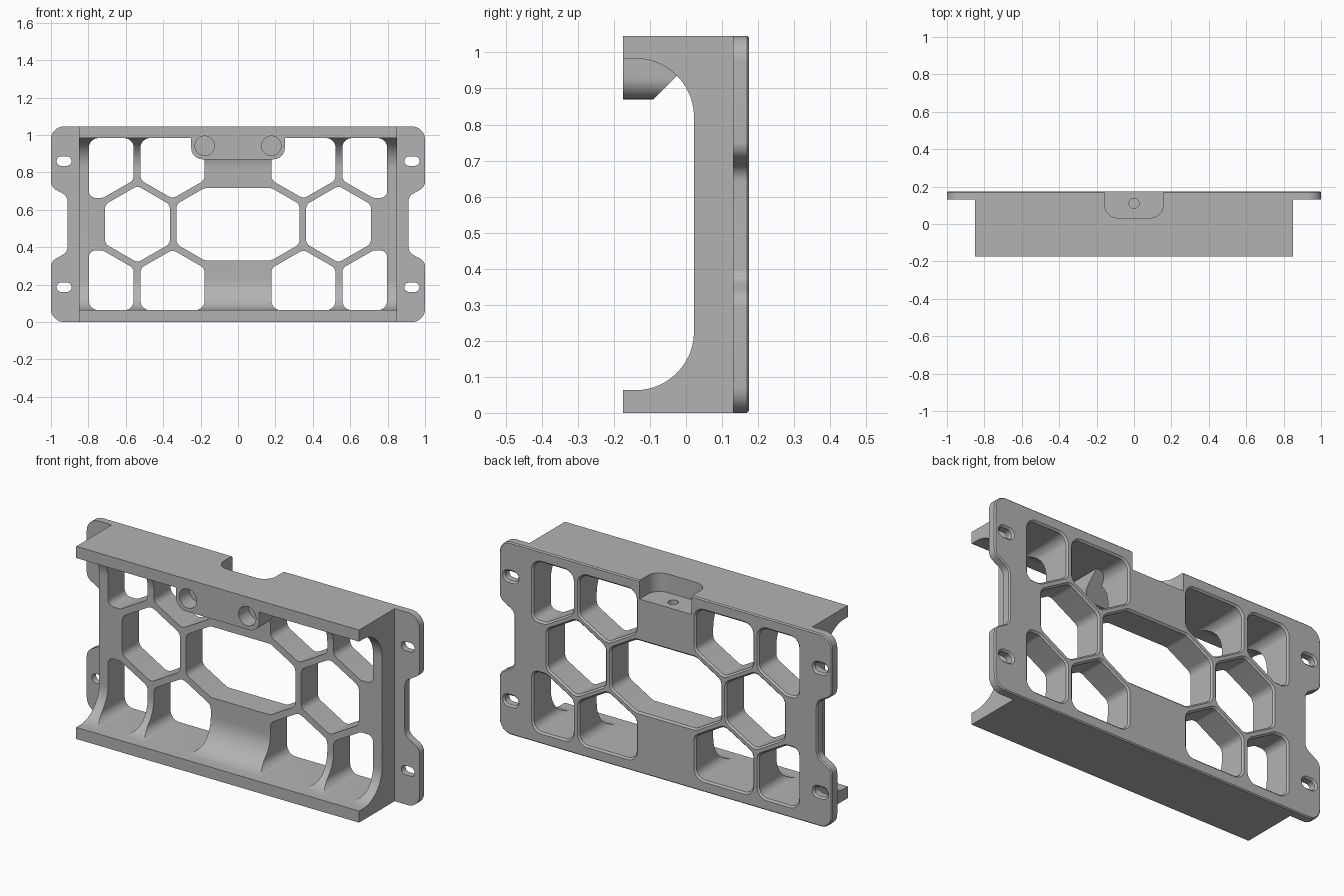
import bpy, bmesh, math
from mathutils import Vector

if "Cube" in bpy.data.objects:
    bpy.data.objects.remove(bpy.data.objects["Cube"])

H = 1.046          # overall height
BACK = 0.175       # rear face


def rounded(corners, segs=8):
    """Outline with each (x, y, radius) corner rounded."""
    pts, n = [], len(corners)
    for i, (x, y, r) in enumerate(corners):
        p = Vector((x, y))
        if r == 0:
            pts.append(p)
            continue
        u = (Vector(corners[i - 1][:2]) - p).normalized()
        v = (Vector(corners[(i + 1) % n][:2]) - p).normalized()
        a = u.angle(v) / 2
        c = p + (u + v).normalized() * r / math.sin(a)
        w0, w1 = p + u * r / math.tan(a) - c, p + v * r / math.tan(a) - c
        for k in range(segs + 1):
            pts.append(c + w0.lerp(w1, k / segs).normalized() * r)
    return pts


def grow(pts, d):
    """Outline moved outwards by d."""
    area = sum(pts[i - 1].cross(pts[i]) for i in range(len(pts)))
    s = 1 if area > 0 else -1
    out = []
    for i, p in enumerate(pts):
        e0 = (p - pts[i - 1]).normalized()
        e1 = (pts[(i + 1) % len(pts)] - p).normalized()
        n0, n1 = Vector((e0.y, -e0.x)) * s, Vector((e1.y, -e1.x)) * s
        out.append(p + (n0 + n1) * d / (1 + n0.dot(n1)))
    return out


def loft(name, rings, axis):
    """Solid from (outline, position) rings stacked along an axis."""
    place = {'X': lambda p, t: (t, p.x, p.y), 'Y': lambda p, t: (p.x, t, p.y),
             'Z': lambda p, t: (p.x, p.y, t)}[axis]
    bm = bmesh.new()
    loops = [[bm.verts.new(place(p, t)) for p in pts] for pts, t in rings]
    n = len(loops[0])
    for a, b in zip(loops, loops[1:]):
        for i in range(n):
            bm.faces.new((a[i - 1], a[i], b[i], b[i - 1]))
    bm.faces.new(loops[0])
    bm.faces.new(loops[-1])
    bmesh.ops.recalc_face_normals(bm, faces=bm.faces)
    me = bpy.data.meshes.new(name)
    bm.to_mesh(me)
    bm.free()
    ob = bpy.data.objects.new(name, me)
    bpy.context.collection.objects.link(ob)
    return ob


def combine(target, tool, op):
    m = target.modifiers.new(op, 'BOOLEAN')
    m.operation, m.solver, m.object = op, 'EXACT', tool
    bpy.context.view_layer.objects.active = target
    bpy.ops.object.modifier_apply(modifier=m.name)
    bpy.data.objects.remove(tool)


def circle(x, y, r, n=32):
    return [Vector((x + r * math.cos(2 * math.pi * i / n),
                    y + r * math.sin(2 * math.pi * i / n))) for i in range(n)]


def cut_window(corners):
    """Cut a window through the frame with a chamfered rear rim."""
    o = rounded(corners)
    combine(frame, loft("window_cutter", [(o, -0.5), (o, BACK - 0.009),
            (grow(o, 0.012), BACK + 0.003)], 'Y'), 'DIFFERENCE')


def flip(cs, sx, sz):
    return [(x * sx, z if sz > 0 else H - z, r) for x, z, r in cs]


# C-shaped channel body
lo, hi, web = 0.063, H - 0.063, 0.022
channel = rounded([(-BACK, 0, 0), (0.16, 0, 0), (0.16, H, 0), (-BACK, H, 0),
                   (-BACK, hi, 0), (web, hi, 0.162), (web, lo, 0.162),
                   (-BACK, lo, 0)], 16)
frame = loft("frame", [(channel, -0.85), (channel, 0.85)], 'X')

# Rear mounting flange with four ears
side = [(1, H, 0.07), (1, 0.722, 0.05), (0.911, 0.672, 0.05)]
right = side + flip(side, 1, -1)[::-1]
edge = rounded(right + [(-x, z, r) for x, z, r in right[::-1]])
combine(frame, loft("flange", [(edge, 0.13), (edge, BACK - 0.006),
        (grow(edge, -0.006), BACK)], 'Y'), 'UNION')

# Honeycomb windows
mid = H / 2
cut_window([(-0.18, 0.716, 0.04), (-0.329, 0.63, 0.04), (-0.329, H - 0.63, 0.04),
            (-0.18, H - 0.716, 0.04), (0.18, H - 0.716, 0.04),
            (0.329, H - 0.63, 0.04), (0.329, 0.63, 0.04), (0.18, 0.716, 0.04)])
hexagon = [(0.364, 0.628, 0.04), (0.5375, 0.728, 0.04), (0.711, 0.628, 0.04),
           (0.711, H - 0.628, 0.04), (0.5375, H - 0.728, 0.04),
           (0.364, H - 0.628, 0.04)]
inner = [(0.179, hi, 0.05), (0.179, 0.758, 0.04), (0.35, 0.66, 0.04),
         (0.521, 0.758, 0.04), (0.521, hi, 0.05)]
outer = [(0.558, hi, 0.05), (0.558, 0.758, 0.04), (0.722, 0.664, 0.04),
         (0.797, 0.664, 0.035), (0.797, hi, 0.05)]
slot = [(0.89, 0.835, 0.0249), (0.97, 0.835, 0.0249),
        (0.97, 0.885, 0.0249), (0.89, 0.885, 0.0249)]
for sx in (-1, 1):
    cut_window(flip(hexagon, sx, 1))
    for sz in (-1, 1):
        for shape in (inner, outer, slot):
            cut_window(flip(shape, sx, sz))

# Front boss with sloped back and two round sockets
lug = rounded([(-0.25, 1.01, 0), (-0.25, 0.87, 0.06), (0.25, 0.87, 0.06),
               (0.25, 1.01, 0)])
boss = loft("boss", [(lug, -BACK), (lug, 0.1)], 'Y')
wedge = [Vector(p) for p in ((-0.12, 0.84), (0.08, 1.04), (0.3, 1.04), (0.3, 0.84))]
combine(boss, loft("wedge_cutter", [(wedge, -0.5), (wedge, 0.5)], 'X'), 'DIFFERENCE')
combine(frame, boss, 'UNION')
for x in (-0.178, 0.178):
    c = circle(x, 0.942, 0.052)
    combine(frame, loft("socket_cutter", [(c, -0.3), (c, -0.09)], 'Y'), 'DIFFERENCE')

# Pocket in the top rear edge with a screw hole in its floor
pocket = rounded([(-0.157, 0.3, 0), (-0.157, 0.033, 0.07), (0.157, 0.033, 0.07),
                  (0.157, 0.3, 0)])
combine(frame, loft("pocket_cutter", [(pocket, 0.945), (pocket, 1.2)], 'Z'), 'DIFFERENCE')
c = circle(0, 0.11, 0.027, 20)
combine(frame, loft("screw_cutter", [(c, 0.82), (c, 1.0)], 'Z'), 'DIFFERENCE')

# Plain grey finish, smooth on the curved faces only
grey = bpy.data.materials.new("grey")
grey.diffuse_color = (0.45, 0.45, 0.45, 1)
grey.use_nodes = True
grey.node_tree.nodes["Principled BSDF"].inputs["Base Color"].default_value = grey.diffuse_color
frame.data.materials.clear()
frame.data.materials.append(grey)
for p in frame.data.polygons:
    p.material_index = 0
bpy.ops.object.select_all(action='DESELECT')
frame.select_set(True)
bpy.context.view_layer.objects.active = frame
bpy.ops.object.shade_smooth_by_angle(angle=math.radians(25))
